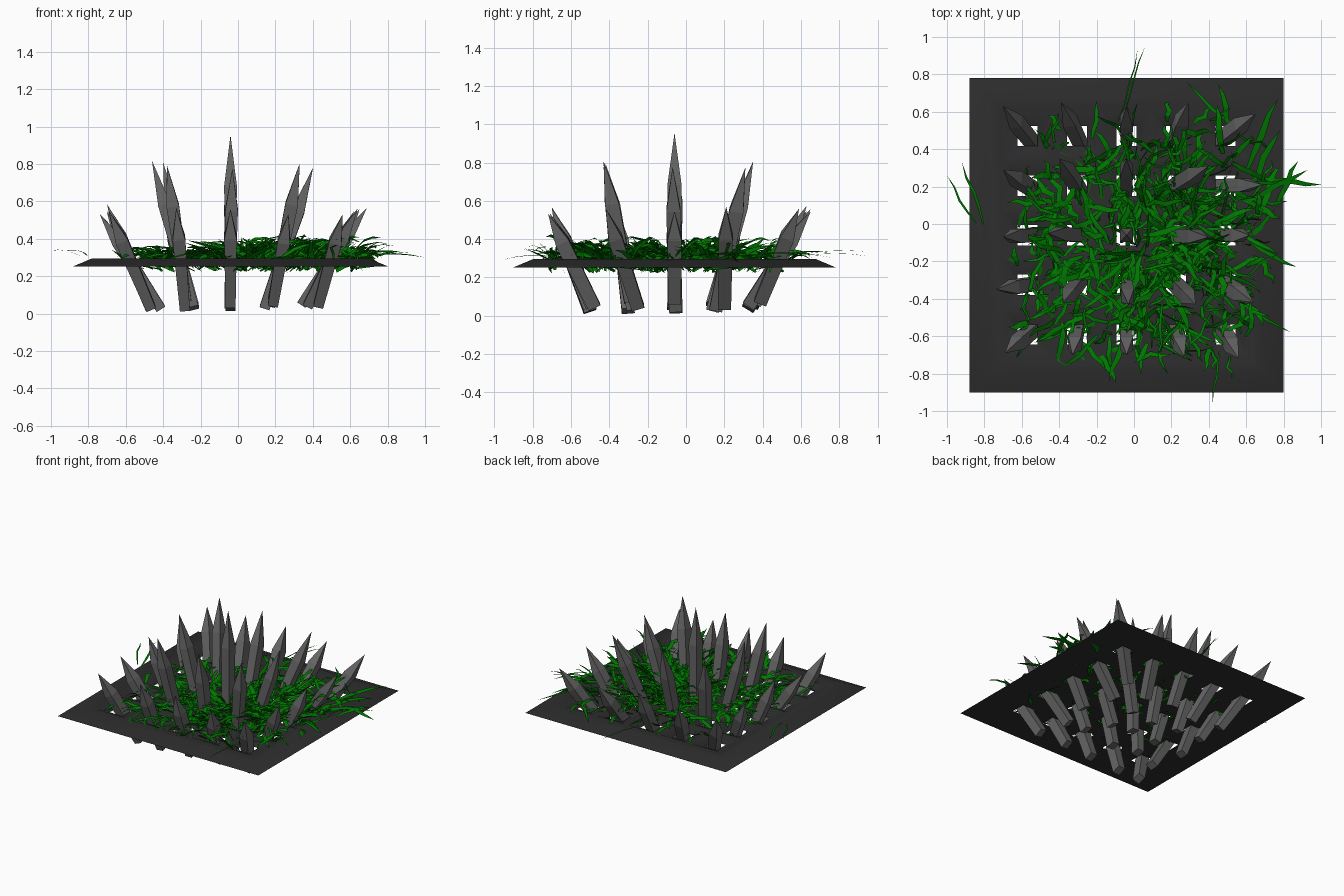
import bpy, bmesh, math, random
from mathutils import Vector

random.seed(7)
cube = bpy.data.objects.get("Cube")
if cube:
    bpy.data.objects.remove(cube, do_unlink=True)

CX, CY, PITCH = -0.04, -0.06, 0.265
HALF = 2.5 * PITCH


def material(name, rgb):
    m = bpy.data.materials.new(name)
    m.use_nodes = True
    m.diffuse_color = (*rgb, 1)
    m.node_tree.nodes["Principled BSDF"].inputs["Base Color"].default_value = (*rgb, 1)
    return m


def finish(bm, name, mat):
    me = bpy.data.meshes.new(name)
    bm.to_mesh(me)
    bm.free()
    me.materials.append(mat)
    ob = bpy.data.objects.new(name, me)
    bpy.context.collection.objects.link(ob)
    return ob


iron = material("dark iron", (0.026, 0.026, 0.026))
steel = material("grey steel", (0.13, 0.13, 0.13))
green = material("grass green", (0.0, 0.18, 0.0))


def bridge(bm, loops):
    for a, b in zip(loops, loops[1:]):
        n = len(a)
        for i in range(n):
            bm.faces.new((a[i], a[(i + 1) % n], b[(i + 1) % n], b[i]))


CORNERS = ((-1, -1), (1, -1), (1, 1), (-1, 1))


def squares(bm, x, y, steps):
    """Nested square loops, each given as (half width, height)."""
    bridge(bm, [[bm.verts.new((x + h * i, y + h * j, z)) for i, j in CORNERS]
                for h, z in steps])


# Base plate: sloped rim and a lattice of funnel holes
LOW, FLOOR, RIM = 0.253, 0.283, 0.295
bm = bmesh.new()
squares(bm, CX, CY, [(HALF, LOW), (0.84, LOW), (0.74, RIM), (HALF, FLOOR)])
for i in range(-2, 3):
    for j in range(-2, 3):
        squares(bm, CX + i * PITCH, CY + j * PITCH,
                [(PITCH / 2, FLOOR), (0.118, FLOOR), (0.054, LOW), (PITCH / 2, LOW)])
bmesh.ops.remove_doubles(bm, verts=bm.verts, dist=0.0005)
bmesh.ops.recalc_face_normals(bm, faces=bm.faces)
plate = finish(bm, "base_plate", iron)
bpy.context.view_layer.objects.active = plate
plate.select_set(True)
bpy.ops.object.shade_smooth_by_angle(angle=math.radians(50))


# Spikes: four-sided stakes fanning outwards, tallest in the middle
def spike(bm, hole, tip, low):
    axis = (tip - hole) / (tip.z - hole.z)
    rot = Vector((0, 0, 1)).rotation_difference(axis)
    shoulder = tip.z - (tip.z - low) * 0.3
    loops = []
    for z, hx, hy in ((low, 0.027, 0.034), (shoulder, 0.034, 0.037)):
        center = hole + axis * (z - hole.z)
        loops.append([bm.verts.new(center + rot @ Vector((hx * i, hy * j, 0)))
                      for i, j in CORNERS])
    bridge(bm, loops)
    bm.faces.new(loops[0])
    point = bm.verts.new(tip)
    for k in range(4):
        bm.faces.new((loops[1][k], loops[1][(k + 1) % 4], point))


# Where each point ends up, row by row from front to back
TIPS = (((-.69, -.69), (-.33, -.7), (-.04, -.7), (.27, -.71), (.56, -.72)),
        ((-.74, -.35), (-.38, -.42), (-.03, -.43), (.33, -.43), (.64, -.42)),
        ((-.7, -.07), (-.46, -.05), (CX, CY), (.4, -.07), (.62, -.06)),
        ((-.7, .29), (-.4, .35), (-.04, .35), (.4, .31), (.69, .21)),
        ((-.7, .63), (-.39, .65), (-.04, .63), (.29, .65), (.65, .59)))
bm = bmesh.new()
for j, row in enumerate(TIPS, -2):
    for i, (tx, ty) in enumerate(row, -2):
        ring = max(abs(i), abs(j))
        high = (0.955, 0.80, 0.56)[ring] + (random.uniform(-0.03, 0.025) if ring else 0)
        low = 0.05 if ring == 0 else random.uniform(0.02, 0.08)
        hole = Vector((CX + i * PITCH, CY + j * PITCH, 0.27))
        spike(bm, hole, Vector((tx, ty, high)), low)
bmesh.ops.recalc_face_normals(bm, faces=bm.faces)
finish(bm, "spikes", steel)


# Grass: tapered strips with a random kink at each joint
def blade(bm, start, end, width, rise, kink, roll):
    run = end - start
    side = Vector((-run.y, run.x, 0)).normalized()
    across = (side * math.cos(roll) + Vector((0, 0, math.sin(roll)))) * width / 2
    pairs = []
    for t, w in ((0, 0.5), (0.25, 0.9), (0.5, 1), (0.75, 0.75)):
        arc = 4 * t * (1 - t)
        c = start + run * t + side * random.uniform(-kink, kink) + Vector((0, 0, rise * arc))
        pairs.append((bm.verts.new(c - across * w), bm.verts.new(c + across * w)))
    for a, b in zip(pairs, pairs[1:]):
        bm.faces.new((a[0], a[1], b[1], b[0]))
    bm.faces.new((*pairs[-1], bm.verts.new(end)))


bm = bmesh.new()
count = 0
while count < 620:
    x, y = random.gauss(0.04, 0.33), random.gauss(-0.15, 0.32)
    angle = math.atan2(y + 0.15, x - 0.05) + random.gauss(0, 1.1)
    length = random.uniform(0.1, 0.28)
    ex, ey = x + length * math.cos(angle), y + length * math.sin(angle)
    if not (-0.72 < ex < 0.85 and -0.86 < ey < 0.68 and -0.66 < x < 0.68 and -0.72 < y < 0.58):
        continue
    lift = 1 if x > -0.05 else 0.55
    start = Vector((x, y, random.uniform(0.225, 0.33)))
    end = Vector((ex, ey, random.uniform(0.25, 0.29 + 0.12 * lift)))
    blade(bm, start, end, random.uniform(0.016, 0.036), random.uniform(0, 0.05) * lift,
          0.016, random.gauss(0, 0.7) * lift)
    count += 1

# Long stray blades reaching past the rim: start, end and width
strays = [(-0.85, 0.0, -1.0, 0.26, 0.012), (-0.8, 0.0, -0.92, 0.33, 0.016),
          (-0.05, 0.6, 0.06, 0.95, 0.008), (-0.08, 0.55, 0.02, 0.94, 0.008),
          (0.68, 0.25, 1.0, 0.21, 0.03), (0.6, 0.12, 0.93, 0.29, 0.03),
          (0.45, -0.68, 0.42, -0.96, 0.012), (0.57, 0.48, 0.28, 0.76, 0.02),
          (0.6, 0.3, 0.77, 0.67, 0.036), (0.62, 0.2, 0.78, 0.5, 0.036),
          (0.62, -0.1, 0.87, -0.23, 0.025), (0.75, 0.1, 0.88, 0.34, 0.03),
          (0.52, 0.5, 0.45, 0.75, 0.03), (0.76, 0.3, 0.66, 0.02, 0.036)]
for x, y, ex, ey, width in strays:
    blade(bm, Vector((x, y, 0.31)), Vector((ex, ey, random.uniform(0.29, 0.34))),
          width, 0.015, 0.01, 0.2)
finish(bm, "grass", green)
